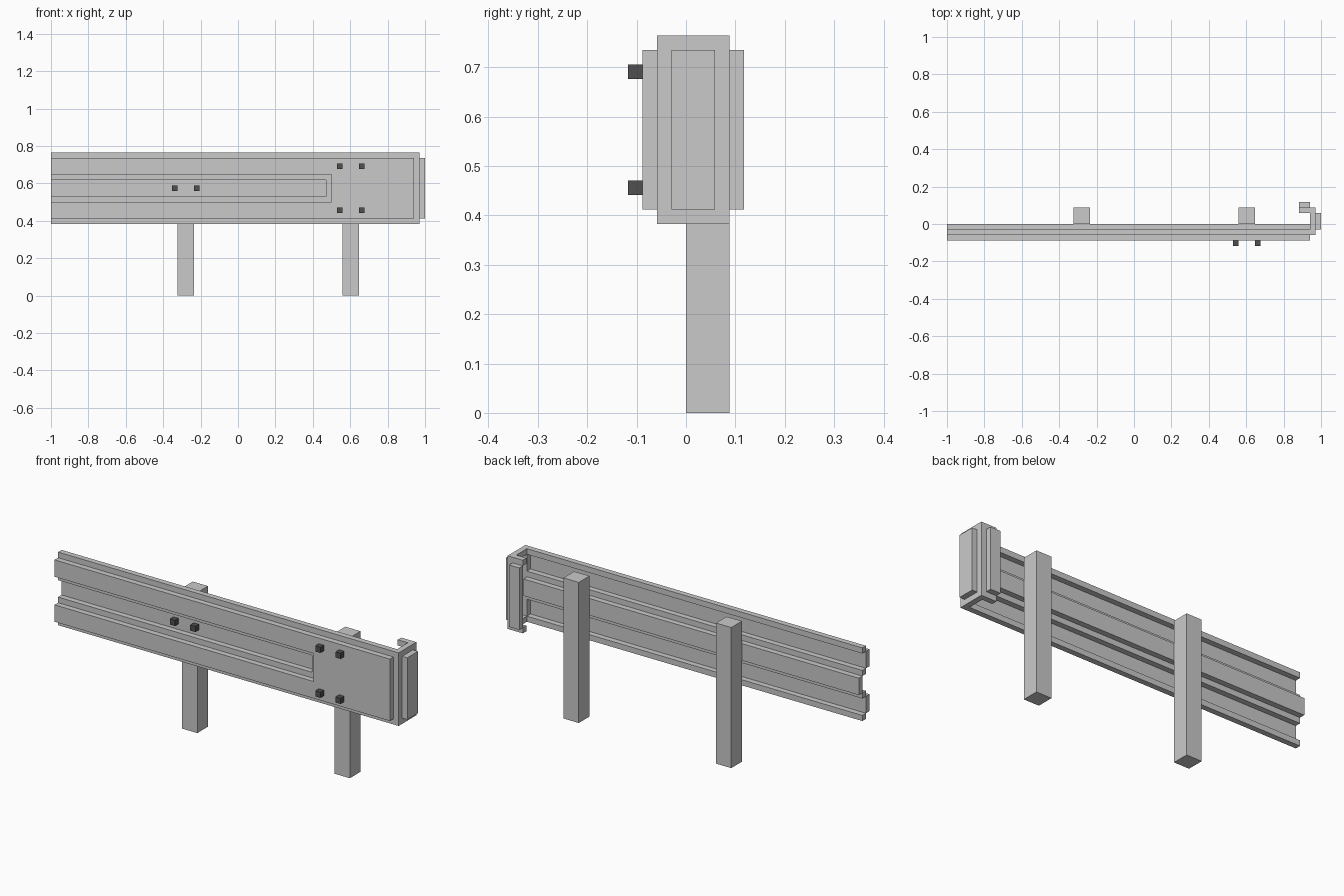
import bpy, bmesh

if "Cube" in bpy.data.objects:
    bpy.data.objects.remove(bpy.data.objects["Cube"])

U = 1 / 34  # the model sits on a regular grid of this size


def material(name, v):
    m = bpy.data.materials.new(name)
    m.diffuse_color = (v, v, v, 1)
    m.use_nodes = True
    m.node_tree.nodes["Principled BSDF"].inputs["Base Color"].default_value = m.diffuse_color
    return m


STEEL = material("galvanised_grey", 0.59)
DARK = material("dark_bolt_grey", 0.08)


def boxes(name, mat, items):
    """One object from boxes given as (x0, x1, y0, y1, z0, z1) in grid units."""
    bm = bmesh.new()
    for x0, x1, y0, y1, z0, z1 in items:
        vs = bmesh.ops.create_cube(bm, size=1)["verts"]
        for v in vs:
            v.co.x = U * (x1 if v.co.x > 0 else x0)
            v.co.y = U * (y1 if v.co.y > 0 else y0)
            v.co.z = U * (z1 if v.co.z > 0 else z0)
    me = bpy.data.meshes.new(name)
    bm.to_mesh(me)
    bm.free()
    me.materials.append(mat)
    ob = bpy.data.objects.new(name, me)
    bpy.context.collection.objects.link(ob)
    return ob


L, R = -34, 32

# Corrugated rail: outer flanges, front ridges, inner steps, centre web
boxes("rail_flanges", STEEL, [(L, R, -2, -1, z, z + 1) for z in (13, 25)])
boxes("rail_ridges", STEEL, [(L, R, -3, -2, z0, z1) for z0, z1 in ((14, 17), (22, 25))])
boxes("rail_inner_steps", STEEL, [(L, R, -2, -1, z, z + 1) for z in (17, 21)])
boxes("rail_centre_web", STEEL, [(L, R, -1, 0, 18, 21)])

# Flat end plate closing the groove
boxes("end_plate", STEEL, [(17, R, -3, -2, 17, 22)])
boxes("groove_stop", STEEL, [(16, 17, -2, -1, 18, 21)])

# Curled end: corners, outer face, return lip, with flanges above and below
boxes("curl_corners", STEEL, [(32, 33, y, y + 1, 13, 26) for y in (-2, 2)])
boxes("curl_face", STEEL, [(33, 34, -1, 2, 14, 25)])
boxes("curl_return", STEEL, [(30, 32, 3, 4, 14, 25)])
boxes("curl_flanges", STEEL,
      [(32, 33, -1, 2, z, z + 1) for z in (13, 25)] +
      [(30, 32, 2, 3, z, z + 1) for z in (13, 25)])

# Posts
for name, x in (("left_post", -11), ("right_post", 19)):
    boxes(name, STEEL, [(x, x + 3, 0, 3, 0, 25)])

# Bolts
boxes("groove_bolts", DARK, [(x, x + 1, -2, -1, 19, 20) for x in (-12, -8)])
boxes("end_plate_bolts", DARK,
      [(x, x + 1, -4, -3, z, z + 1) for x in (18, 22) for z in (15, 23)])
